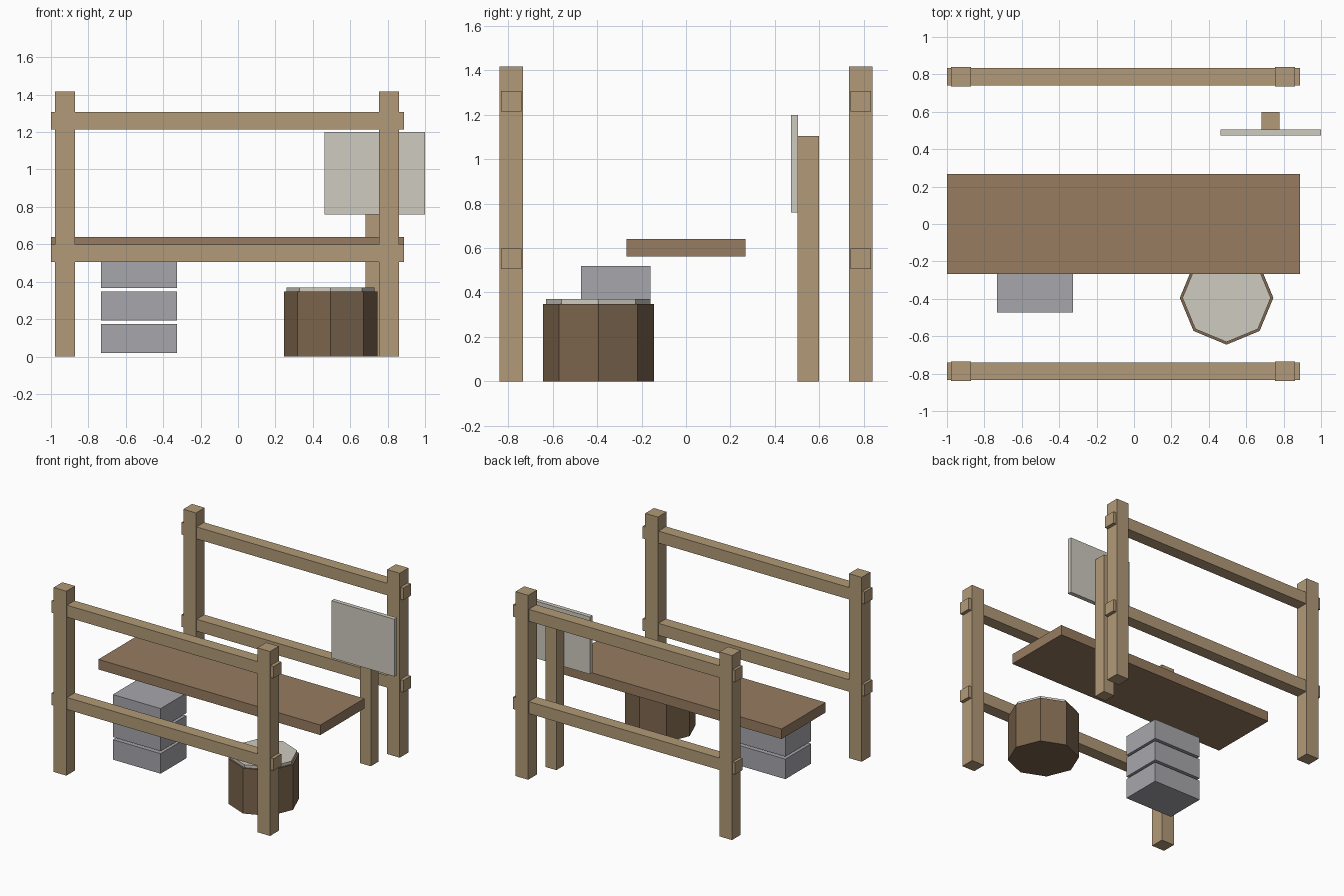
import bpy
from math import radians

if "Cube" in bpy.data.objects:
    bpy.data.objects.remove(bpy.data.objects["Cube"])


def material(name, rgb):
    m = bpy.data.materials.new(name)
    m.diffuse_color = (*rgb, 1)
    m.use_nodes = True
    m.node_tree.nodes["Principled BSDF"].inputs["Base Color"].default_value = m.diffuse_color
    return m


WOOD = material("light_wood", (0.445, 0.323, 0.188))
PLANK = material("plank_wood", (0.31, 0.20, 0.117))
BARK = material("bark", (0.20, 0.13, 0.075))
STONE = material("stone", (0.386, 0.381, 0.407))
PALE = material("pale", (0.62, 0.597, 0.527))


def box(name, x, y, z, mat):
    """Box from (min, max) ranges on each axis."""
    bpy.ops.mesh.primitive_cube_add(size=1, location=[sum(r) / 2 for r in (x, y, z)])
    o = bpy.context.object
    o.name = name
    o.scale = [r[1] - r[0] for r in (x, y, z)]
    bpy.ops.object.transform_apply(location=False, rotation=False, scale=True)
    o.data.materials.append(mat)
    return o


def octagon(name, radius, z, mat):
    bpy.ops.mesh.primitive_cylinder_add(vertices=8, radius=radius, depth=z[1] - z[0],
                                        location=(0.495, -0.395, sum(z) / 2))
    o = bpy.context.object
    o.name = name
    o.data.materials.append(mat)


# Front and back fences: two posts and two rails each
for side, c in (("front", -0.787), ("back", 0.787)):
    for end, x in (("left", -0.925), ("right", 0.807)):
        box(f"{side}_{end}_post", (x - 0.054, x + 0.054), (c - 0.053, c + 0.053), (0, 1.417), WOOD)
    for level, z in (("lower", 0.552), ("upper", 1.261)):
        box(f"{side}_{level}_rail", (-1.0, 0.887), (c - 0.046, c + 0.046), (z - 0.046, z + 0.046), WOOD)

# Wide plank between the fences
box("plank", (-1.0, 0.887), (-0.267, 0.267), (0.563, 0.64), PLANK)

# Stack of three stone blocks
for i in range(3):
    z = 0.02 + i * 0.173
    box(f"stone_block_{i + 1}", (-0.733, -0.327), (-0.472, -0.16), (z, z + 0.154), STONE)

# Chopping stump with a pale cut top
octagon("stump", 0.25, (0, 0.348), BARK)
octagon("stump_top", 0.236, (0.334, 0.37), PALE)

# Sign board on its own post
box("sign_post", (0.683, 0.777), (0.503, 0.598), (0, 1.104), WOOD)
box("sign_board", (0.463, 1.0), (0.473, 0.505), (0.76, 1.2), PALE)
